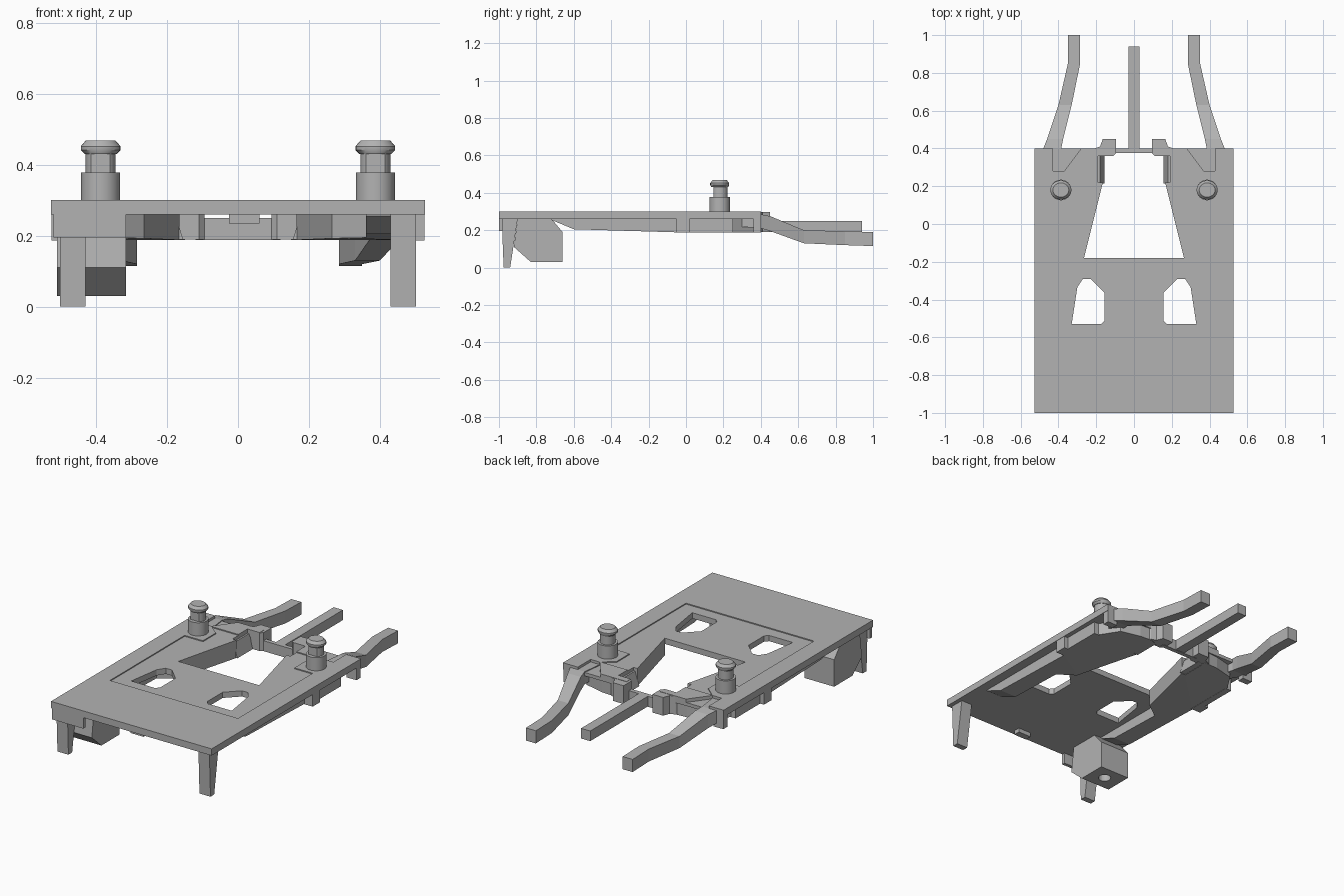
import bpy, bmesh, math

cube = bpy.data.objects.get("Cube")
if cube:
    bpy.data.objects.remove(cube, do_unlink=True)

grey = bpy.data.materials.new("plain_grey")
grey.use_nodes = True
grey.diffuse_color = (0.45, 0.45, 0.45, 1)
grey.node_tree.nodes["Principled BSDF"].inputs["Base Color"].default_value = grey.diffuse_color


def make(name, rings, cap=True):
    """Skin a list of closed rings of 3D points into a solid."""
    bm = bmesh.new()
    loops = [[bm.verts.new(p) for p in ring] for ring in rings]
    n = len(loops[0])
    for a, b in zip(loops, loops[1:]):
        for i in range(n):
            j = (i + 1) % n
            bm.faces.new((a[i], a[j], b[j], b[i]))
    if cap:
        bm.faces.new(loops[0])
        bm.faces.new(loops[-1])
    bmesh.ops.recalc_face_normals(bm, faces=bm.faces)
    mesh = bpy.data.meshes.new(name)
    bm.to_mesh(mesh)
    bm.free()
    mesh.materials.append(grey)
    ob = bpy.data.objects.new(name, mesh)
    bpy.context.collection.objects.link(ob)
    return ob


def prism(name, pts, z0, z1, s=1):
    return make(name, [[(s * x, y, z) for x, y in pts] for z in (z0, z1)])


def box(name, x0, x1, y0, y1, z0, z1, s=1):
    return prism(name, [(x0, y0), (x1, y0), (x1, y1), (x0, y1)], z0, z1, s)


def side_prism(name, pts, x0, x1):
    return make(name, [[(x, y, z) for y, z in pts] for x in (x0, x1)])


def circle(x, y, z, r, flat=1, n=24):
    return [(x + r * math.cos(2 * math.pi * i / n),
             y + flat * r * math.sin(2 * math.pi * i / n), z) for i in range(n)]


def cut(target, cutter):
    cutter.hide_render = True
    mod = target.modifiers.new("cut", "BOOLEAN")
    mod.operation = "DIFFERENCE"
    mod.solver = "EXACT"
    mod.object = cutter
    bpy.context.view_layer.objects.active = target
    bpy.ops.object.modifier_apply(modifier=mod.name)
    bpy.data.objects.remove(cutter, do_unlink=True)


# Base plate with shallow centre panel, tapered opening and windows
plate = box("base_plate", -0.527, 0.527, -1, 0.4, 0.26, 0.3)
cut(plate, box("panel_cut", -0.42, 0.42, -0.6, 0.275, 0.294, 0.4))
half = [(0.265, -0.18), (0.165, 0.22), (0.19, 0.22), (0.19, 0.36), (0.11, 0.36), (0.11, 0.5)]
cut(plate, prism("opening_cut", half + [(-x, y) for x, y in reversed(half)], 0.1, 0.5))
window = [(0.155, -0.51), (0.175, -0.53), (0.33, -0.53), (0.3, -0.335),
          (0.27, -0.29), (0.23, -0.29), (0.155, -0.365)]
pocket = [(0.43, 0.5), (0.43, 0.28), (0.37, 0.28), (0.28, 0.4), (0.28, 0.5)]
for s in (1, -1):
    cut(plate, prism("window_cut", window, 0.1, 0.5, s))
    cut(plate, prism("pocket_cut", pocket, 0.28, 0.5, s))

# Beam outline, lowered smoothly from a front ramp
beam = [(0.47, -0.72), (0.47, -0.6), (0.47, -0.05), (0.47, 0.25), (0.4, 0.36), (0.28, 0.39),
        (0.2, 0.395), (0.15, 0.37), (0.19, 0.36), (0.19, 0.22), (0.165, 0.22),
        (0.265, -0.18), (0.36, -0.25), (0.36, -0.6), (0.36, -0.72)]


def beam_floor(y):
    if y < -0.6:
        return 0.255
    return max(0.188, 0.205 - 0.03 * (y + 0.6))


# Side arm sections: y, inner x, outer x, bottom z, top z
arm = [(0.28, 0.37, 0.43, 0.22, 0.285), (0.4, 0.385, 0.48, 0.21, 0.285),
       (0.45, 0.375, 0.46, 0.195, 0.275), (0.63, 0.33, 0.4, 0.13, 0.2),
       (0.85, 0.285, 0.35, 0.12, 0.194), (1.0, 0.285, 0.35, 0.115, 0.19)]

# Knob profile: radius, height, flattening
knob = [(0.055, 0.29, 1), (0.055, 0.378, 1), (0.042, 0.378, 1), (0.042, 0.43, 1),
        (0.045, 0.43, 1), (0.056, 0.441, 0.9), (0.056, 0.452, 0.9), (0.042, 0.468, 0.9)]

for s, side in ((1, "left"), (-1, "right")):
    rail = make(side + "_beam", [[(s * x, y, beam_floor(y)) for x, y in beam],
                                 [(s * x, y, 0.262) for x, y in beam]])
    bm = bmesh.new()
    bm.from_mesh(rail.data)
    bmesh.ops.triangulate(bm, faces=[f for f in bm.faces if len(f.verts) > 4])
    bm.to_mesh(rail.data)
    bm.free()

    make(side + "_rear_arm", [[(s * xi, y, zb), (s * xo, y, zb), (s * xo, y, zt), (s * xi, y, zt)]
                              for y, xi, xo, zb, zt in arm])

    # Rear hook with a sloped catch beside the opening
    prism(side + "_hook", [(0.095, 0.375), (0.11, 0.36), (0.165, 0.36), (0.22, 0.39), (0.21, 0.4),
                           (0.18, 0.41), (0.165, 0.45), (0.095, 0.45)], 0.19, 0.298, s)
    make(side + "_catch", [[(s * 0.155, y, 0.19), (s * 0.195, y, 0.19),
                            (s * 0.195, y, 0.275), (s * 0.18, y, 0.275)] for y in (0.215, 0.37)])

    # Side tabs
    for y0, y1 in ((-0.05, 0.02), (0.36, 0.4)):
        box(side + "_side_tab", 0.46, 0.525, y0, y1, 0.187, 0.262, s)
    box(side + "_side_recess", 0.46, 0.5, 0.02, 0.25, 0.187, 0.262, s)

    # Raised pad and knob
    prism(side + "_knob_pad", [(0.3, 0.1), (0.43, 0.1), (0.43, 0.28), (0.37, 0.28), (0.3, 0.22)],
          0.27, 0.3, s)
    post = make(side + "_knob", [circle(s * 0.387, 0.18, z, r, f) for r, z, f in knob])
    cut(post, box("slot_cut", s * 0.387 - 0.07, s * 0.387 + 0.07, 0.1, 0.148, 0.378, 0.43))
    bpy.ops.object.select_all(action="DESELECT")
    post.select_set(True)
    bpy.context.view_layer.objects.active = post
    bpy.ops.object.shade_smooth_by_angle(angle=math.radians(30))

    # Tapered front leg
    side_prism(side + "_front_leg", [(-0.985, 0.262), (-0.9, 0.262), (-0.94, 0), (-0.975, 0)],
               s * 0.43, s * 0.502)

# Centre rear arm on a crossbar
box("rear_crossbar", -0.12, 0.12, 0.375, 0.4, 0.188, 0.25)
box("centre_rear_arm", -0.03, 0.03, 0.38, 0.94, 0.19, 0.25)

# Front lug and skirt
box("front_lug", -0.025, 0.06, -0.97, -0.93, 0.235, 0.262)
box("front_skirt", -0.52, -0.315, -1, -0.98, 0.195, 0.262)

# Underside block with a round socket
block = side_prism("underside_block", [(-0.9, 0.262), (-0.92, 0.11), (-0.83, 0.03), (-0.66, 0.03),
                                       (-0.66, 0.19), (-0.72, 0.262)], -0.51, -0.315)
cut(block, make("socket_cut", [circle(-0.41, -0.745, z, 0.035) for z in (-0.1, 0.12)]))
